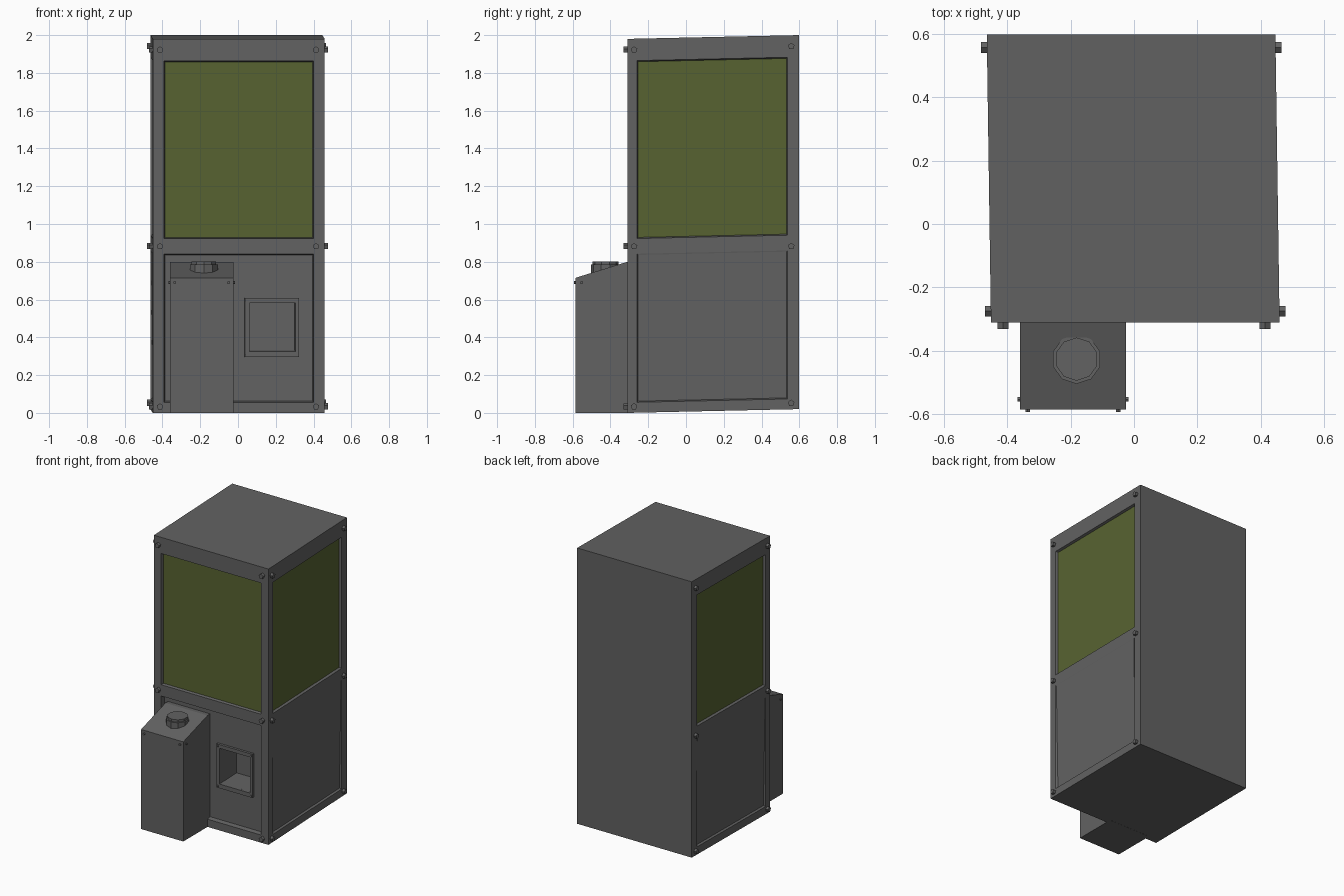
import bpy, bmesh
from mathutils import Vector, Matrix

if "Cube" in bpy.data.objects:
    bpy.data.objects.remove(bpy.data.objects["Cube"])

HW, Y0, Y1, H = 0.455, -0.31, 0.598, 1.98   # cabinet half width, front, back, height


def material(name, rgb):
    m = bpy.data.materials.new(name)
    m.diffuse_color = (*rgb, 1)
    m.use_nodes = True
    m.node_tree.nodes["Principled BSDF"].inputs["Base Color"].default_value = m.diffuse_color
    return m


grey = material("dark_grey", (0.122, 0.122, 0.122))
green = material("green_glass", (0.096, 0.124, 0.031))


def skew(v):
    """The cabinet leans slightly: its back is shifted left and up."""
    d = v.y - Y0
    return Vector((v.x + 0.004 - 0.0145 * d, v.y, v.z + 0.022 * d))


def finish(name, bm, skewed=False, mat=grey):
    if skewed:
        for v in bm.verts:
            v.co = skew(v.co)
    bmesh.ops.recalc_face_normals(bm, faces=bm.faces[:])
    me = bpy.data.meshes.new(name)
    bm.to_mesh(me)
    bm.free()
    ob = bpy.data.objects.new(name, me)
    bpy.context.collection.objects.link(ob)
    me.materials.append(mat)
    return ob


def box_bm(lo, hi):
    bm = bmesh.new()
    bmesh.ops.create_cube(bm, size=1)
    lo, hi = Vector(lo), Vector(hi)
    for v in bm.verts:
        v.co = Vector([(lo[i] + hi[i]) / 2 + v.co[i] * (hi[i] - lo[i]) for i in range(3)])
    return bm


def box(name, lo, hi, skewed=False, mat=grey):
    return finish(name, box_bm(lo, hi), skewed, mat)


def cyl(name, base, axis, r, depth, sides):
    """Cylinder starting at base and growing along axis."""
    bm = bmesh.new()
    axis = Vector(axis)
    rot = axis.to_track_quat('Z', 'Y').to_matrix().to_4x4()
    bmesh.ops.create_cone(bm, cap_ends=True, segments=sides, radius1=r, radius2=r, depth=depth,
                          matrix=Matrix.Translation(Vector(base) + axis * depth / 2) @ rot)
    return finish(name, bm)


# Cabinet: box cut along the frame lines, panels inset into front and sides
XI, YA, YB = 0.397, -0.259, 0.538
Z1, Z2, Z3, Z4 = 0.055, 0.841, 0.922, 1.864
RIM = 0.006
bm = box_bm((-HW, Y0, 0), (HW, Y1, H))
cuts = [((x, 0, 0), (1, 0, 0)) for x in (-XI, XI)]
cuts += [((0, y, 0), (0, 1, 0)) for y in (YA, YB)]
cuts += [((0, 0, z), (0, 0, 1)) for z in (Z1, Z2, Z3, Z4)]
for co, no in cuts:
    bmesh.ops.bisect_plane(bm, geom=bm.verts[:] + bm.edges[:] + bm.faces[:],
                           plane_co=co, plane_no=no)


def panel(co, depth, thickness=RIM):
    """Inset the body face nearest to co and return its inner face."""
    f = min(bm.faces, key=lambda f: (f.calc_center_median() - Vector(co)).length)
    bmesh.ops.inset_individual(bm, faces=[f], thickness=thickness, depth=-depth,
                               use_even_offset=True)
    return f


ym, zlow, zwin = (YA + YB) / 2, (Z1 + Z2) / 2, (Z3 + Z4) / 2
panel((0, Y0, zwin), 0.02)
for s in (-1, 1):
    panel((s * HW, ym, zwin), 0.02)
    lower = panel((s * HW, ym, zlow), 0.014)
    for v in lower.verts:               # lower side panels lean out, flush at the top
        if v.co.z > zlow:
            v.co.x = s * (HW - 0.001)
front = panel((0, Y0, zlow), 0.03)

# Prize chute opening in the lower front panel
CX0, CX1, CZ0, CZ1 = 0.057, 0.300, 0.325, 0.582
bmesh.ops.inset_individual(bm, faces=[front], thickness=0.05)
for v in front.verts:
    v.co.x = CX0 if v.co.x < 0 else CX1
    v.co.z = CZ0 if v.co.z < zlow else CZ1
bmesh.ops.inset_individual(bm, faces=[front], thickness=0.001, depth=-0.18)
finish("cabinet", bm, True)

# Windows
wz0, wz1 = Z3 + RIM, Z4 - RIM
box("front_window", (-XI + RIM, Y0 + 0.016, wz0), (XI - RIM, Y0 + 0.03, wz1), True, green)
for s, n in ((-1, "left"), (1, "right")):
    xs = sorted((s * (HW - 0.016), s * (HW - 0.03)))
    box(n + "_window", (xs[0], YA + RIM, wz0), (xs[1], YB - RIM, wz1), True, green)

# Frame bolts on the front and both sides
for z in (0.033, 0.882, 1.922):
    for s in (-1, 1):
        cyl("front_bolt", (s * 0.413, Y0 + 0.01, z), (0, -1, 0), 0.018, 0.031, 5)
        for y in (-0.275, 0.557):
            p = skew(Vector((s * (HW - 0.01), y, z)))
            if z == 0.882:
                p.z = z
            cyl("side_bolt", p, (s, 0, 0), 0.018, 0.029, 5)

# Chute frame bars and screws (frame moves with the cabinet)
FY0, FY1 = -0.297, -0.2801
FX0, FX1, FZ0, FZ1 = 0.032, 0.318, 0.295, 0.608
for n, x0, x1, z0, z1 in (("left", FX0, CX0, FZ0, FZ1), ("right", CX1, FX1, FZ0, FZ1),
                          ("bottom", CX0, CX1, FZ0, CZ0), ("top", CX0, CX1, CZ1, FZ1)):
    box("chute_frame_" + n, (x0, FY0, z0), (x1, FY1, z1), True)
for x in (FX0 + 0.013, FX1 - 0.006):
    for z in (FZ0 + 0.013, FZ1 - 0.013):
        cyl("chute_screw", (x, FY0 + 0.004, z), (0, -1, 0), 0.008, 0.011, 6)

# Control box with sloped top
BX0, BX1, BY = -0.36, -0.025, -0.585
profile = [(BY, 0), (-0.275, 0), (-0.275, 0.80), (-0.31, 0.80), (BY, 0.715)]
bm = bmesh.new()
f = bm.faces.new([bm.verts.new((BX0, y, z)) for y, z in profile])
ext = bmesh.ops.extrude_face_region(bm, geom=[f])
bmesh.ops.translate(bm, vec=(BX1 - BX0, 0, 0),
                    verts=[g for g in ext["geom"] if isinstance(g, bmesh.types.BMVert)])
finish("control_box", bm)

# Round button: flange and cap
cyl("button_flange", (-0.181, -0.426, 0.73), (0, 0, 1), 0.078, 0.055, 10)
cyl("button_cap", (-0.181, -0.426, 0.73), (0, 0, 1), 0.068, 0.072, 10)

# Control box screws
for s in (0, 1):
    x_front = BX1 - 0.025 if s else BX0 + 0.025
    x_side = BX1 - 0.004 if s else BX0 + 0.004
    cyl("box_front_screw", (x_front, BY + 0.004, 0.69), (0, -1, 0), 0.008, 0.012, 6)
    cyl("box_side_screw", (x_side, -0.553, 0.69), (1 if s else -1, 0, 0), 0.008, 0.012, 6)
